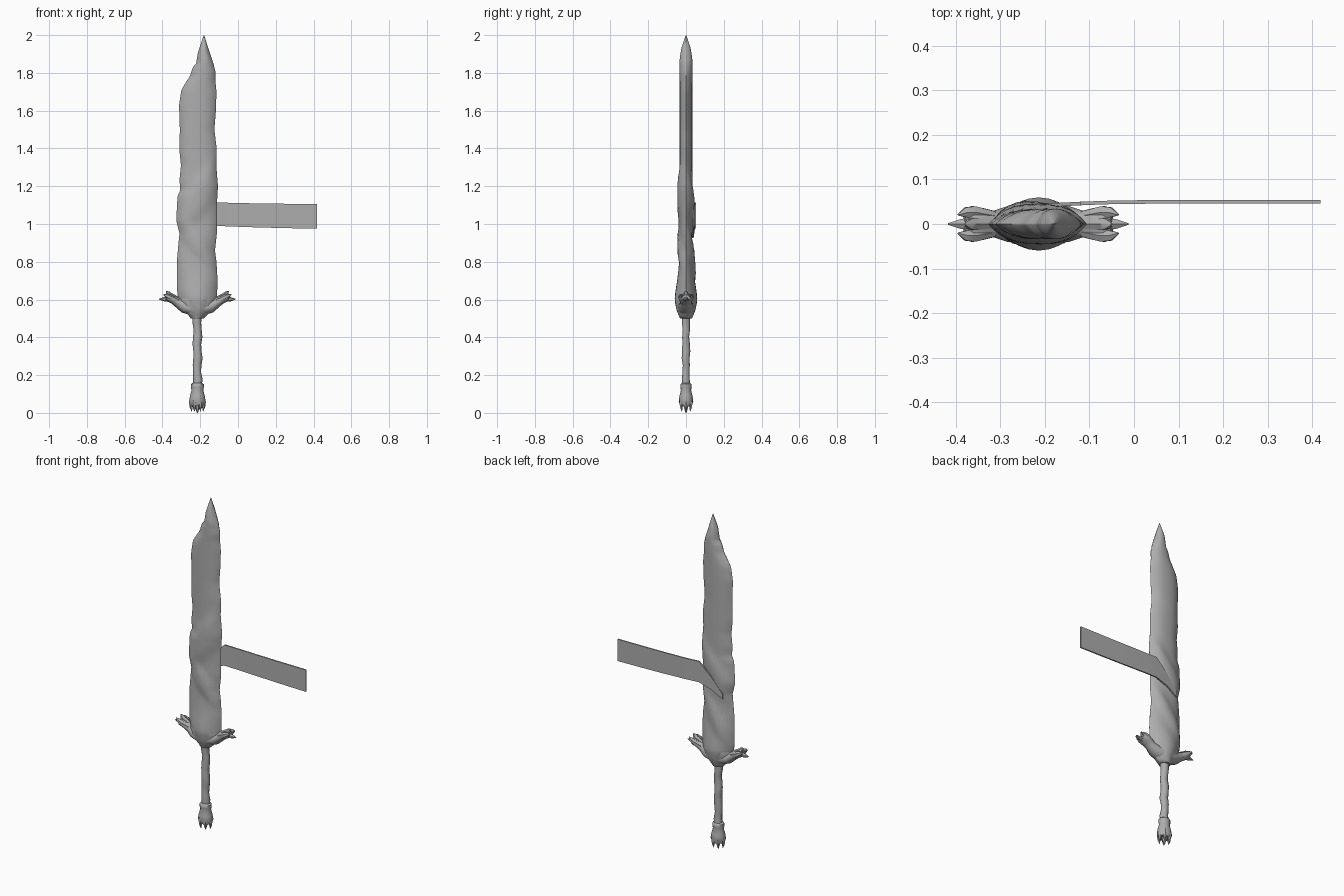
import bpy, bmesh, math
from mathutils import Vector

if "Cube" in bpy.data.objects:
    bpy.data.objects.remove(bpy.data.objects["Cube"])

CX = -0.215  # sword axis
steel = bpy.data.materials.new("plain_grey")
steel.diffuse_color = (0.42, 0.42, 0.42, 1)
steel.use_nodes = True
steel.node_tree.nodes["Principled BSDF"].inputs["Base Color"].default_value = steel.diffuse_color


def lerp(table, t):
    """Piecewise linear lookup in (key, value) pairs with rising keys."""
    if t <= table[0][0]:
        return table[0][1]
    for (a, va), (b, vb) in zip(table, table[1:]):
        if t <= b:
            return va + (vb - va) * (t - a) / (b - a)
    return table[-1][1]


def loft(name, rings, angle=50):
    """Skin a list of closed rings and cap both ends."""
    bm = bmesh.new()
    vs = [[bm.verts.new(p) for p in r] for r in rings]
    n = len(vs[0])
    for a, b in zip(vs, vs[1:]):
        for i in range(n):
            j = (i + 1) % n
            bm.faces.new((a[i], a[j], b[j], b[i]))
    bm.faces.new(vs[0][::-1])
    bm.faces.new(vs[-1])
    bmesh.ops.recalc_face_normals(bm, faces=bm.faces)
    me = bpy.data.meshes.new(name)
    bm.to_mesh(me)
    bm.free()
    ob = bpy.data.objects.new(name, me)
    bpy.context.collection.objects.link(ob)
    me.materials.append(steel)
    bpy.ops.object.select_all(action='DESELECT')
    ob.select_set(True)
    bpy.context.view_layer.objects.active = ob
    bpy.ops.object.shade_smooth_by_angle(angle=math.radians(angle))
    return ob


def tube(name, spine, sides=10):
    """Loft ellipses given as (centre, radius_a, radius_b); b lies along y."""
    rings = []
    for k, (c, ra, rb) in enumerate(spine):
        d = Vector(spine[min(k + 1, len(spine) - 1)][0]) - Vector(spine[max(k - 1, 0)][0])
        side = d.cross(Vector((0, 1, 0))).normalized()
        up = side.cross(d).normalized()
        rings.append([Vector(c) + side * ra * math.cos(a) + up * rb * math.sin(a)
                      for a in (2 * math.pi * i / sides for i in range(sides))])
    return loft(name, rings)


# Ragged blade: left and right outlines, half thickness
left = [(.5, -.25), (.54, -.28), (.6, -.315), (.64, -.322), (.82, -.322), (.9, -.315), (.95, -.31),
        (1.02, -.327), (1.15, -.32), (1.18, -.305), (1.23, -.31), (1.31, -.302), (1.39, -.31), (1.5, -.308),
        (1.63, -.312), (1.71, -.3), (1.76, -.27), (1.78, -.255), (1.83, -.24), (1.85, -.222), (1.91, -.212),
        (2, -.181)]
right = [(.5, -.18), (.54, -.14), (.6, -.112), (.7, -.108), (.8, -.114), (.86, -.122), (.95, -.112),
         (1.1, -.112), (1.2, -.106), (1.31, -.115), (1.4, -.113), (1.5, -.125), (1.6, -.117), (1.7, -.114),
         (1.76, -.12), (1.8, -.118), (1.85, -.13), (1.93, -.157), (2, -.179)]
thick = [(.5, .028), (.54, .042), (.6, .05), (.65, .047), (.82, .035), (.9, .033), (1.3, .034),
         (1.87, .034), (1.93, .025), (2, .001)]


def wrap(u, z, s):
    """Cloth band winding down around the blade; s is -1 in front, 1 behind."""
    slope = -.10 * u if s < 0 else .13 * u
    out = 0
    for c, w in ([(1.14, .11), (.90, .06)] if s < 0 else [(1.07, .08), (.80, .06)]):
        tilt = -slope if (s < 0 and c > 1) else slope
        out += math.exp(-((z - c - tilt) / w) ** 4)
    return .012 * min(out, 1)


rings = []
N = 14
for k in range(101):
    z = .5 + 1.5 * k / 100
    l, r, h = lerp(left, z), lerp(right, z), lerp(thick, z)
    pts = []
    for s in (-1, 1):
        for i in range(N):
            u = -s * math.cos(math.pi * i / N) * 1.0
            u = u if s < 0 else -math.cos(math.pi * (N - i) / N) * -1
            u = -math.cos(math.pi * i / N) if s < 0 else math.cos(math.pi * i / N)
            body = (1 - abs(u) ** 2.6) ** .9 if abs(u) < 1 else 0
            mid = math.exp(-4 * u * u) * .01 * math.exp(-((z - .6) / .1) ** 2)
            y = s * (body * (h + wrap(u, z, s)) + mid * (abs(u) < .99))
            pts.append((l + (r - l) * (u + 1) / 2, y, z))
    rings.append(pts)
loft("blade", rings, 60)

# Guard: collar, two arms and the claws at their ends
tube("guard_collar", [((CX, 0, z), a, b) for z, a, b in
                      [(.5, .033, .028), (.515, .042, .036), (.55, .085, .048), (.6, .095, .055), (.66, .06, .045)]], 14)
for s, side in ((-1, "left"), (1, "right")):
    def at(x, y, z):
        return (CX + s * x, y, z)
    tube("guard_arm_" + side, [(at(.02, 0, .55), .035, .045), (at(.07, 0, .563), .034, .04),
                               (at(.10, 0, .582), .027, .03), (at(.125, 0, .597), .022, .036),
                               (at(.15, 0, .608), .02, .041), (at(.165, 0, .612), .012, .03)], 12)
    for n, (y0, y1, z0, z1, x1) in enumerate([(0, 0, .602, .602, .203), (-.026, -.026, .612, .628, .18),
                                              (.026, .026, .612, .628, .18), (0, 0, .622, .645, .165)]):
        tube(f"guard_claw_{side}_{n}", [(at(.10, y0 * .7, z0 - .018), .01, .012),
                                        (at(.145, y0, z0), .015, .016),
                                        (at(.5 * (.145 + x1), y1, .5 * (z0 + z1)), .012, .013),
                                        (at(x1, y1 * .8, z1), .002, .002)], 6)

# Slightly uneven grip
tube("grip", [((CX + .003 * math.sin(k * 1.9), .002 * math.cos(k * 2.3), .14 + k * .0375),
               .023 + .002 * math.sin(k * 2.1), .021 + .002 * math.cos(k * 1.3)) for k in range(11)], 10)

# Pommel with a ring of claws
tube("pommel", [((CX, 0, z), r, r * .88) for z, r in
                [(.158, .026), (.152, .034), (.135, .034), (.12, .031), (.09, .039), (.06, .044), (.04, .036)]], 12)
for i in range(6):
    a = math.pi * i / 3
    c, s = math.cos(a), math.sin(a)
    tube(f"pommel_claw_{i}", [((CX + r * c, r * .85 * s, z), w, w) for r, z, w in
                              [(.026, .09, .012), (.031, .055, .014), (.033, .03, .008), (.03, .008, .001)]], 6)
tube("pommel_tip", [((CX, 0, .05), .02, .02), ((CX, 0, .0), .003, .003)], 6)

# Loose cloth strip, its inner end slanting down behind the blade
strip = [(-.27, .036, .925, .955), (-.2, .042, .965, 1.04), (-.12, .046, .99, 1.115), (-.04, .049, .987, 1.112),
         (.1, .05, .982, 1.109), (.26, .05, .978, 1.107), (.419, .05, .975, 1.106)]
loft("cloth_strip", [[(x, y - .004, a), (x, y + .004, a), (x, y + .004, b), (x, y - .004, b)]
                     for x, y, a, b in strip], 30)
